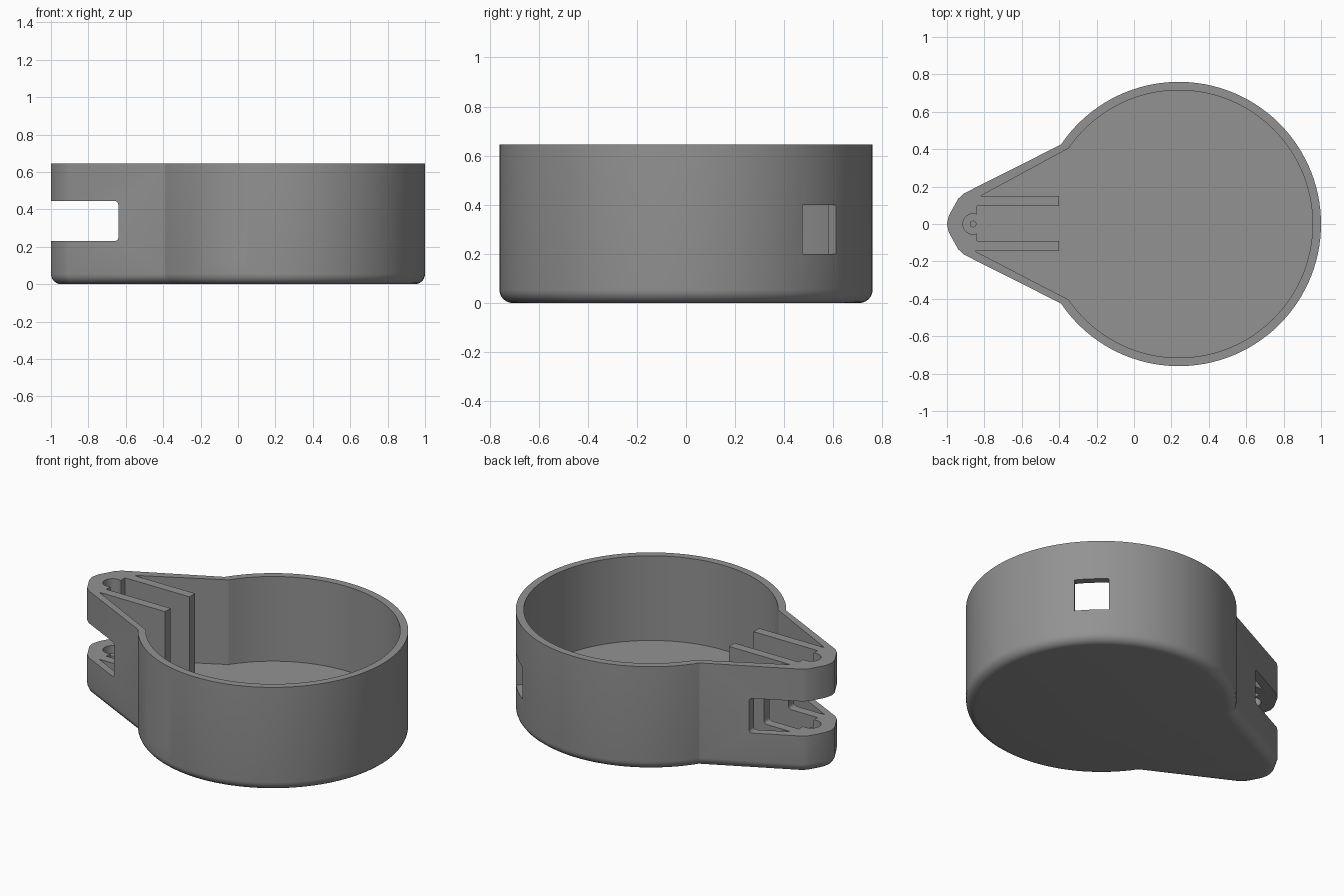
import bpy, bmesh, math
from mathutils import Matrix, Vector

if "Cube" in bpy.data.objects:
    bpy.data.objects.remove(bpy.data.objects["Cube"])

CX, TOP, FLOOR = 0.24, 0.645, 0.12

grey = bpy.data.materials.new("grey plastic")
grey.diffuse_color = (0.29, 0.29, 0.29, 1)
grey.use_nodes = True
grey.node_tree.nodes["Principled BSDF"].inputs["Base Color"].default_value = grey.diffuse_color


def arc(cx, cy, r, a0, a1, n):
    """Points along an arc, angles in degrees."""
    pts = []
    for i in range(n + 1):
        a = math.radians(a0 + (a1 - a0) * i / n)
        pts.append((cx + r * math.cos(a), cy + r * math.sin(a)))
    return pts


def prism(name, pts, z0, z1, bottom_radius=0.0, matrix=None):
    """Extrude a closed outline from z0 to z1, optionally rounding the bottom rim."""
    bm = bmesh.new()
    base = bm.faces.new([bm.verts.new((x, y, z0)) for x, y in pts])
    grown = bmesh.ops.extrude_face_region(bm, geom=[base], use_keep_orig=True)
    top = [v for v in grown["geom"] if isinstance(v, bmesh.types.BMVert)]
    bmesh.ops.translate(bm, verts=top, vec=(0, 0, z1 - z0))
    bmesh.ops.recalc_face_normals(bm, faces=bm.faces)
    if bottom_radius:
        rim = [e for e in bm.edges if all(abs(v.co.z - z0) < 1e-5 for v in e.verts)]
        bmesh.ops.bevel(bm, geom=rim, offset=bottom_radius, segments=6,
                        profile=0.5, affect='EDGES')
    if matrix:
        bm.transform(matrix)
    bmesh.ops.recalc_face_normals(bm, faces=bm.faces)
    me = bpy.data.meshes.new(name)
    bm.to_mesh(me)
    bm.free()
    me.materials.append(grey)
    ob = bpy.data.objects.new(name, me)
    bpy.context.collection.objects.link(ob)
    return ob


def cut(target, cutter):
    """Subtract the cutter from the target, then discard the cutter."""
    cutter.hide_render = True
    bpy.context.view_layer.objects.active = target
    mod = target.modifiers.new("cut", 'BOOLEAN')
    mod.operation, mod.solver, mod.object = 'DIFFERENCE', 'EXACT', cutter
    bpy.ops.object.modifier_apply(modifier=mod.name)
    bpy.data.objects.remove(cutter)


def window(angle, width, z0, z1):
    """Box cutter through the round wall, facing outward at the given angle."""
    h = width / 2
    m = Matrix.Translation(Vector((CX, 0, 0))) @ Matrix.Rotation(math.radians(angle), 4, 'Z')
    return prism("window_cutter", [(0.6, -h), (0.9, -h), (0.9, h), (0.6, h)], z0, z1, matrix=m)


# Teardrop shell: round body with a tapering snout and rounded bottom rim
half_tip = [(-0.91, 0.163), (-0.94, 0.135), (-0.99, 0.045)]
outline = arc(CX, 0, 0.76, -146, 146, 96) + half_tip + [(-1.0, 0)]
outline += [(x, -y) for x, y in reversed(half_tip)]
body = prism("housing", outline, 0, TOP, bottom_radius=0.055)

# Cavity outline leaves two guide rails and a round notch in the snout
cavity = arc(CX, 0, 0.715, -145.5, 145.5, 96)
cavity += [(-0.82, 0.15), (-0.4, 0.15), (-0.4, 0.095), (-0.84, 0.095)]
cavity += arc(-0.86, 0, 0.055, 68, 292, 20)
cavity += [(-0.84, -0.09), (-0.4, -0.09), (-0.4, -0.145), (-0.85, -0.145)]
# Keep the notch mouth flush with the snout face
cavity = [(-0.84, y) if abs(x + 0.84) < 0.002 else (x, y) for x, y in cavity]
cut(body, prism("cavity_cutter", cavity, FLOOR, TOP + 0.2))

# Sideways slot through the snout with rounded inner corners (outline in x/z)
slot = [(-1.2, 0.23)] + arc(-0.66, 0.25, 0.02, -90, 0, 5)
slot += arc(-0.66, 0.425, 0.02, 0, 90, 5) + [(-1.2, 0.445)]
cut(body, prism("slot_cutter", slot, -0.7, 0.7, matrix=Matrix.Rotation(math.pi / 2, 4, 'X')))

# Windows: two stacked at the front, one square at the back right
cut(body, window(-114.5, 0.27, 0.32, 0.445))
cut(body, window(-115, 0.24, 0.13, 0.23))
cut(body, window(46, 0.195, 0.2, 0.4))

# Small pin standing in the snout notch
pin = prism("pivot_pin", arc(-0.86, 0, 0.018, 0, 345, 23), FLOOR - 0.01, 0.2)

for ob in (body, pin):
    bpy.ops.object.select_all(action='DESELECT')
    ob.select_set(True)
    bpy.context.view_layer.objects.active = ob
    bpy.ops.object.shade_smooth_by_angle(angle=math.radians(22))
